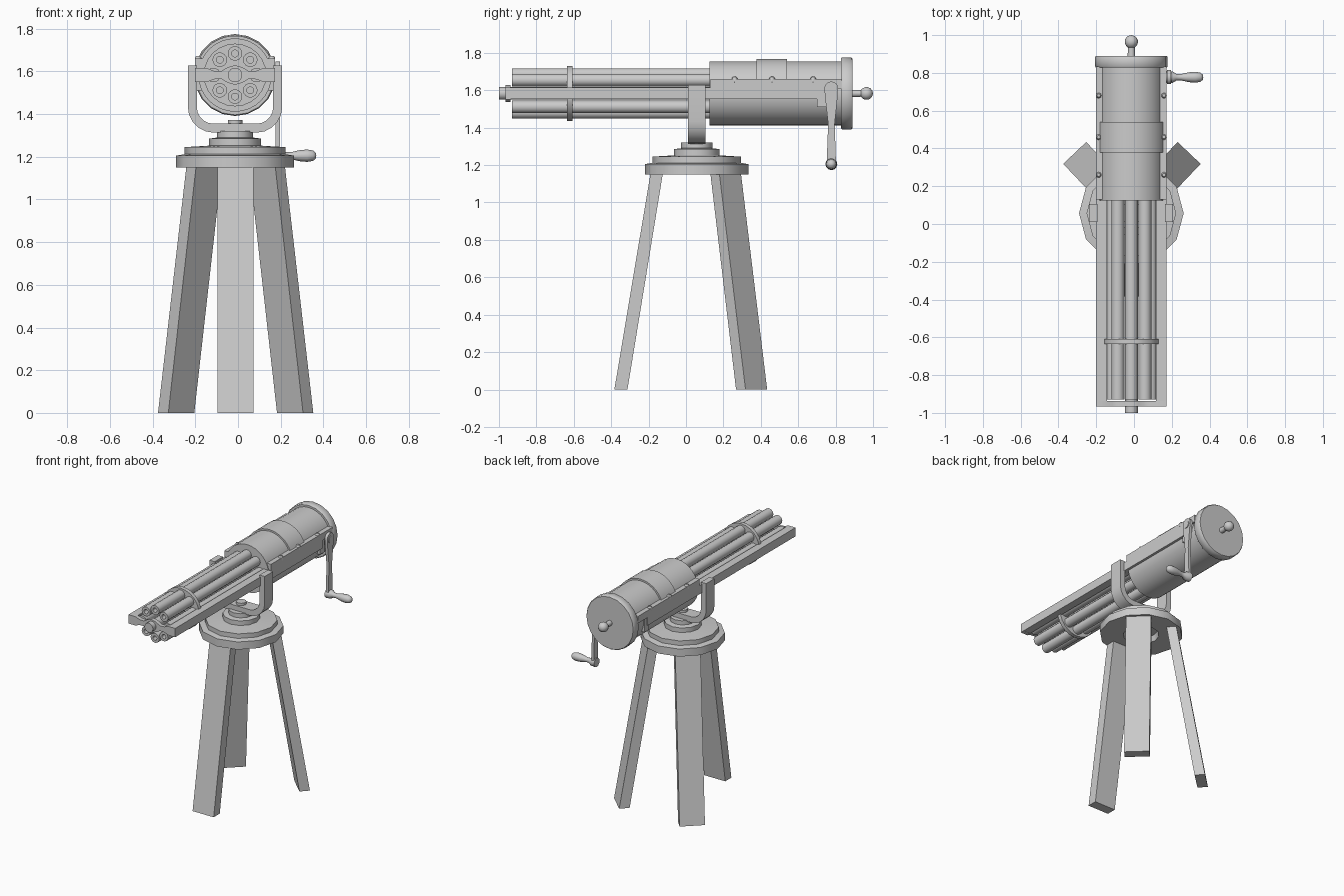
import bpy, bmesh, math
from mathutils import Matrix, Vector

if "Cube" in bpy.data.objects:
    bpy.data.objects.remove(bpy.data.objects["Cube"])

CX, CZ, PY = -0.014, 1.583, 0.057      # gun axis x / z, pivot y
ROT = {'z': Matrix.Identity(3),
       'y': Matrix(((1, 0, 0), (0, 0, 1), (0, 1, 0))),
       'x': Matrix(((0, 0, 1), (1, 0, 0), (0, 1, 0)))}


def finish(name, bm, smooth=True):
    bmesh.ops.remove_doubles(bm, verts=bm.verts, dist=1e-5)
    bmesh.ops.recalc_face_normals(bm, faces=bm.faces)
    me = bpy.data.meshes.new(name)
    bm.to_mesh(me)
    bm.free()
    ob = bpy.data.objects.new(name, me)
    bpy.context.collection.objects.link(ob)
    if smooth:
        bpy.ops.object.select_all(action='DESELECT')
        ob.select_set(True)
        bpy.context.view_layer.objects.active = ob
        bpy.ops.object.shade_smooth_by_angle(angle=math.radians(40))
    return ob


def lathe(name, profile, axis, loc, n):
    """Turn (radius, height) points about an axis through loc."""
    bm = bmesh.new()
    rings = []
    for r, h in profile:
        rings.append([bm.verts.new(ROT[axis] @ Vector((r * math.cos(a), r * math.sin(a), h)) + Vector(loc))
                      for a in (2 * math.pi * i / n for i in range(n))] if r > 0 else
                     [bm.verts.new(ROT[axis] @ Vector((0, 0, h)) + Vector(loc))] * n)
    for p, q in zip(rings, rings[1:]):
        for i in range(n):
            f = list(dict.fromkeys((p[i], p[(i + 1) % n], q[(i + 1) % n], q[i])))
            if len(f) > 2:
                bm.faces.new(f)
    return finish(name, bm)


def extrude(name, pts, axis, lo, hi):
    """Extrude a flat outline along an axis, from lo to hi."""
    bm = bmesh.new()
    f = bm.faces.new([bm.verts.new(ROT[axis] @ Vector((a, b, lo))) for a, b in pts])
    out = bmesh.ops.extrude_face_region(bm, geom=[f])
    vs = [v for v in out['geom'] if isinstance(v, bmesh.types.BMVert)]
    bmesh.ops.translate(bm, verts=vs, vec=ROT[axis] @ Vector((0, 0, hi - lo)))
    return finish(name, bm)


def arc(cx, cy, r, a0, a1, n):
    return [(cx + r * math.cos(math.radians(a0 + (a1 - a0) * i / n)),
             cy + r * math.sin(math.radians(a0 + (a1 - a0) * i / n))) for i in range(n + 1)]


def box(name, x0, x1, y0, y1, z0, z1):
    return extrude(name, [(x0, y0), (x1, y0), (x1, y1), (x0, y1)], 'z', z0, z1)


# Tripod legs, leaning outward from the plate
for name, ang in (("front_leg", -90), ("right_leg", 46.5), ("left_leg", 133.5)):
    a = math.radians(ang)
    rad, tan = Vector((math.cos(a), math.sin(a), 0)), Vector((-math.sin(a), math.cos(a), 0))
    bm = bmesh.new()
    vs = [bm.verts.new(Vector((CX + 0.003, PY, z)) + rad * r + tan * t)
          for z, ri, ro in ((0, 0.37, 0.44), (1.16, 0.18, 0.246))
          for r, t in ((ri, -0.084), (ro, -0.084), (ro, 0.084), (ri, 0.084))]
    for f in ((0, 1, 2, 3), (4, 5, 6, 7), (0, 1, 5, 4), (1, 2, 6, 5), (2, 3, 7, 6), (3, 0, 4, 7)):
        bm.faces.new([vs[i] for i in f])
    finish(name, bm, False)

# Stepped turntable with a recess below
lathe("turntable", [(0, 1.19), (0.11, 1.19), (0.12, 1.15), (0.277, 1.15), (0.277, 1.205), (0.237, 1.212),
                    (0.237, 1.245), (0.122, 1.252), (0.122, 1.285), (0.085, 1.29),
                    (0.085, 1.32), (0, 1.32)], 'z', (CX, PY, 0), 12)
lathe("pivot_nut", [(0, 1.34), (0.034, 1.34), (0.034, 1.372), (0, 1.372)], 'z', (CX, PY, 0), 12)

# U-shaped yoke
outer = [(CX - 0.221, 1.627)] + arc(CX - 0.101, 1.433, 0.12, 180, 270, 5) \
    + arc(CX + 0.101, 1.433, 0.12, 270, 360, 5) + [(CX + 0.221, 1.627)]
inner = [(CX + 0.179, 1.627)] + arc(CX + 0.101, 1.433, 0.078, 360, 270, 5) \
    + arc(CX - 0.101, 1.433, 0.078, 270, 180, 5) + [(CX - 0.179, 1.627)]
extrude("yoke", outer + inner, 'y', 0.01, 0.105)

# Eight hollow barrels around a central shaft
for i in range(8):
    a = math.pi * i / 4
    lathe("barrel_%d" % (i + 1), [(0, -0.85), (0.016, -0.85), (0.016, -0.93), (0.034, -0.93),
                                  (0.034, 0.14), (0, 0.14)], 'y',
          (CX + 0.101 * math.cos(a), 0, CZ + 0.101 * math.sin(a)), 14)
lathe("central_shaft", [(0, -1), (0.034, -1), (0.034, 0.14), (0, 0.14)], 'y', (CX, 0, CZ), 14)
lathe("barrel_ring", [(0, -0.635), (0.147, -0.635), (0.147, -0.608), (0, -0.608)], 'y', (CX, 0, CZ), 24)

# Wavy cross plate at the muzzle
half = [(0.035, 0.036), (0.065, 0.018), (0.1, 0.02), (0.13, 0.032), (0.187, 0.032)]
top = [(-x, z) for x, z in reversed(half)] + [(0, 0.046)] + half
plate = top + [(x, -z) for x, z in reversed(top)]
extrude("muzzle_plate", [(CX + x, CZ + z) for x, z in plate], 'y', -0.965, -0.937)

# Breech body, cover band, rear cap and knob
lathe("breech_body", [(0, 0.125), (0.172, 0.125), (0.172, 0.84), (0, 0.84)], 'y', (CX, 0, CZ), 32)
extrude("cover_band", arc(CX, CZ, 0.184, 22, 158, 16) + arc(CX, CZ, 0.16, 158, 22, 16), 'y', 0.378, 0.54)
lathe("rear_cap", [(0, 0.828), (0.187, 0.828), (0.192, 0.834), (0.192, 0.884), (0.187, 0.89), (0, 0.89)],
      'y', (CX, 0, CZ), 20)
lathe("rear_knob", [(0, 0.88), (0.02, 0.88), (0.018, 0.935)]
      + [(0.035 * math.sin(t), 0.965 - 0.035 * math.cos(t)) for t in (0.6, 1.0, 1.4, 1.8, 2.2, 2.6)]
      + [(0, 1.0)], 'y', (CX, 0, CZ), 14)

# Side rails, bolted flanges and bolts, on both sides
for side, s in (("left", -1), ("right", 1)):
    def X(a, b):
        return sorted((CX + s * a, CX + s * b))
    box(side + "_rail", *X(0.13, 0.187), -0.96, 0.725, 1.552, 1.615)
    box(side + "_flange", *X(0.14, 0.187), 0.13, 0.835, 1.61, 1.66)
    box(side + "_rail_end", *X(0.14, 0.18), 0.70, 0.75, 1.51, 1.62)
    for k, y in enumerate((0.26, 0.46, 0.68)):
        lathe("%s_bolt_%d" % (side, k + 1), [(0, 1.64), (0.015, 1.64), (0.015, 1.664), (0.009, 1.672),
                                            (0, 1.673)], 'z', (CX + s * 0.173, y, 0), 8)

# Crank arm with turned handle
arm = arc(0.777, 1.61, 0.037, 0, 180, 8) + [(0.743, 1.57), (0.76, 1.42)] \
    + arc(0.777, 1.21, 0.025, 170, 370, 8) + [(0.795, 1.42), (0.811, 1.57)]
extrude("crank_arm", arm, 'x', 0.176, 0.196)
lathe("crank_axle", [(0, 0.1), (0.025, 0.1), (0.025, 0.2), (0, 0.2)], 'x', (0, 0.777, 1.6), 12)
lathe("crank_handle", [(0, 0.17), (0.032, 0.17), (0.03, 0.205), (0.017, 0.225), (0.017, 0.25), (0.026, 0.29),
                       (0.029, 0.325), (0.024, 0.352), (0.014, 0.364), (0, 0.367)], 'x', (0, 0.777, 1.205), 12)
